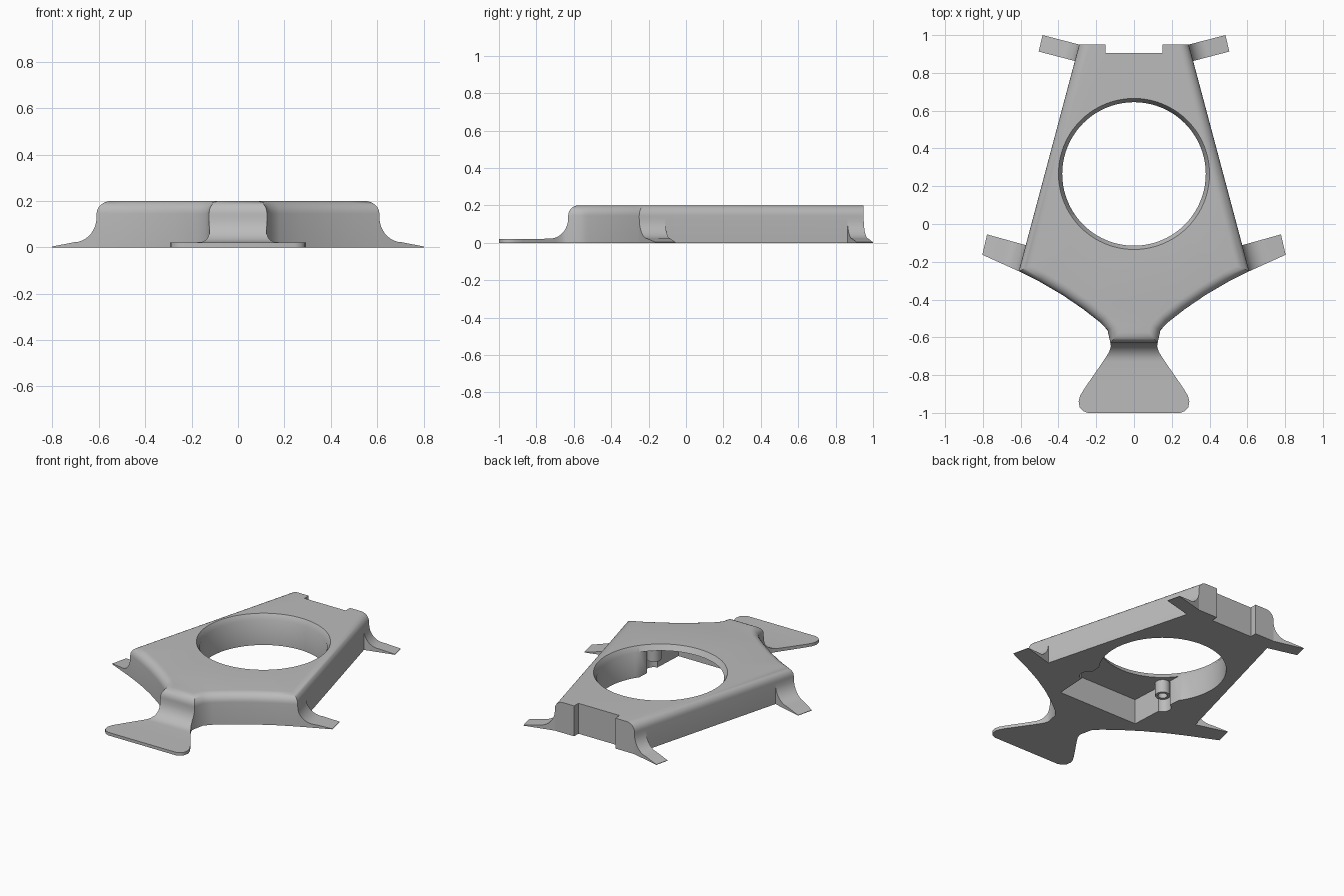
import bpy, bmesh
from math import sin, cos, radians
from mathutils import Vector, Matrix

if "Cube" in bpy.data.objects:
    bpy.data.objects.remove(bpy.data.objects["Cube"])

grey = bpy.data.materials.new("plain grey")
grey.use_nodes = True
colour = (0.5, 0.5, 0.5, 1)
grey.diffuse_color = colour
grey.node_tree.nodes["Principled BSDF"].inputs["Base Color"].default_value = colour


def make(name, bm):
    bmesh.ops.recalc_face_normals(bm, faces=bm.faces)
    mesh = bpy.data.meshes.new(name)
    bm.to_mesh(mesh)
    bm.free()
    ob = bpy.data.objects.new(name, mesh)
    bpy.context.collection.objects.link(ob)
    mesh.materials.append(grey)
    return ob


def activate(ob):
    bpy.ops.object.select_all(action='DESELECT')
    ob.select_set(True)
    bpy.context.view_layer.objects.active = ob


def smooth(ob):
    activate(ob)
    bpy.ops.object.shade_smooth_by_angle(angle=radians(35))


def mirror_x(ob):
    ob.modifiers.new("mirror", 'MIRROR').use_mirror_merge = False


def prism(outline, z0, z1):
    bm = bmesh.new()
    face = bm.faces.new([bm.verts.new((x, y, z0)) for x, y in outline])
    new = bmesh.ops.extrude_face_region(bm, geom=[face])["geom"]
    for v in new:
        if isinstance(v, bmesh.types.BMVert):
            v.co.z = z1
    return bm


def lathe(profile, x, y, steps):
    bm = bmesh.new()
    verts = [bm.verts.new((r, 0, z)) for r, z in profile]
    edges = [bm.edges.new(pair) for pair in zip(verts, verts[1:])]
    bmesh.ops.spin(bm, geom=verts + edges, cent=(0, 0, 0), axis=(0, 0, 1),
                   angle=radians(360), steps=steps)
    bmesh.ops.remove_doubles(bm, verts=bm.verts, dist=0.0005)
    bmesh.ops.transform(bm, matrix=Matrix.Translation((x, y, 0)), verts=bm.verts)
    return bm


def loft(sections):
    """Flat-bottomed strap through (left point, right point, top height)."""
    bm = bmesh.new()
    rings = [[bm.verts.new((*p, z)) for p, z in ((a, 0), (b, 0), (b, h), (a, h))]
             for a, b, h in sections]
    for r, s in zip(rings, rings[1:]):
        for i in range(4):
            j = (i + 1) % 4
            bm.faces.new((r[i], r[j], s[j], s[i]))
    bm.faces.new(rings[0])
    bm.faces.new(rings[-1])
    return bm


def cut(ob, bm):
    tool = make("cutter", bm)
    tool.hide_render = True
    mod = ob.modifiers.new("cut", 'BOOLEAN')
    mod.operation, mod.solver, mod.object = 'DIFFERENCE', 'EXACT', tool
    activate(ob)
    bpy.ops.object.modifier_apply(modifier=mod.name)
    bpy.data.objects.remove(tool)


# Concave sweep shared by the legs and the tongue: (distance out, height)
sweep = [(0.1 * (1 - cos(radians(a))), 0.13 - 0.108 * sin(radians(a)))
         for a in range(0, 91, 10)]

# Body shell with rounded top edges, square at the back
half = [(0.29, 0.95), (0.61, -0.25), (0.5, -0.305), (0.38, -0.375),
        (0.27, -0.45), (0.18, -0.52), (0.14, -0.562), (0.125, -0.63)]
bm = prism(half + [(-x, y) for x, y in reversed(half)], 0, 0.2)
rim = [e for e in bm.edges if all(v.co.z > 0.19 for v in e.verts)
       and not all(v.co.y > 0.9 for v in e.verts)]
bmesh.ops.bevel(bm, geom=rim, offset=0.055, offset_type='OFFSET', segments=6,
                profile=0.5, affect='EDGES', clamp_overlap=False)
body = make("body_shell", bm)

# Round opening with chamfer, back notch, underside pocket and post clearances
post_x, post_y = 0.29, -0.08
cut(body, lathe([(0, -0.1), (0.38, -0.1), (0.38, 0.165), (0.4, 0.2), (0.4, 0.3), (0, 0.3)],
                0, 0.265, 80))
cut(body, prism([(-0.15, 0.905), (0.15, 0.905), (0.15, 1.1), (-0.15, 1.1)], -0.1, 0.3))
cut(body, prism([(-0.29, -0.335), (0.29, -0.335), (0.31, 0.06), (-0.31, 0.06)], -0.1, 0.165))
for side in (-1, 1):
    cut(body, lathe([(0, -0.1), (0.052, -0.1), (0.052, 0.164), (0, 0.164)],
                    side * post_x, post_y, 24))
smooth(body)

# Hollow screw posts hanging in the pocket
posts = make("screw_posts", lathe([(0, 0.13), (0.028, 0.13), (0.028, 0.08), (0.045, 0.08),
                                   (0.045, 0.18), (0, 0.18)], post_x, post_y, 24))
mirror_x(posts)
smooth(posts)

# Flared front tongue
widths = [(-0.6, 0.125), (-0.63, 0.125), (-0.65, 0.122), (-0.68, 0.133), (-0.73, 0.165),
          (-0.87, 0.262), (-0.91, 0.286), (-0.94, 0.293), (-0.97, 0.288), (-0.99, 0.27),
          (-1.0, 0.245)]


def width_at(y):
    for (y0, w0), (y1, w1) in zip(widths, widths[1:]):
        if y >= y1:
            return w0 + (w1 - w0) * (y0 - y) / (y0 - y1)
    return widths[-1][1]


stations = [(-0.6, 0.13)] + [(-0.63 - u, h) for u, h in sweep]
stations += [(y, 0.02) for y, w in widths if y < -0.74]
tongue = make("front_tongue", loft([((-width_at(y), y), (width_at(y), y), h)
                                    for y, h in stations]))
smooth(tongue)

# Curved side legs: inner and outer end of each plan edge
legs = {
    "front_legs": ((0.573, -0.112), (0.778, -0.055), (0.61, -0.25), (0.803, -0.163)),
    "back_legs": ((0.29, 0.95), (0.484, 1.0), (0.313, 0.863), (0.505, 0.913)),
}
for name, corners in legs.items():
    a0, a1, b0, b1 = map(Vector, corners)
    strip = [(-0.01, 0.13)] + sweep + [(0.2, 0.003)]
    leg = make(name, loft([(a0.lerp(a1, u / 0.2), b0.lerp(b1, u / 0.2), h)
                           for u, h in strip]))
    mirror_x(leg)
    smooth(leg)
